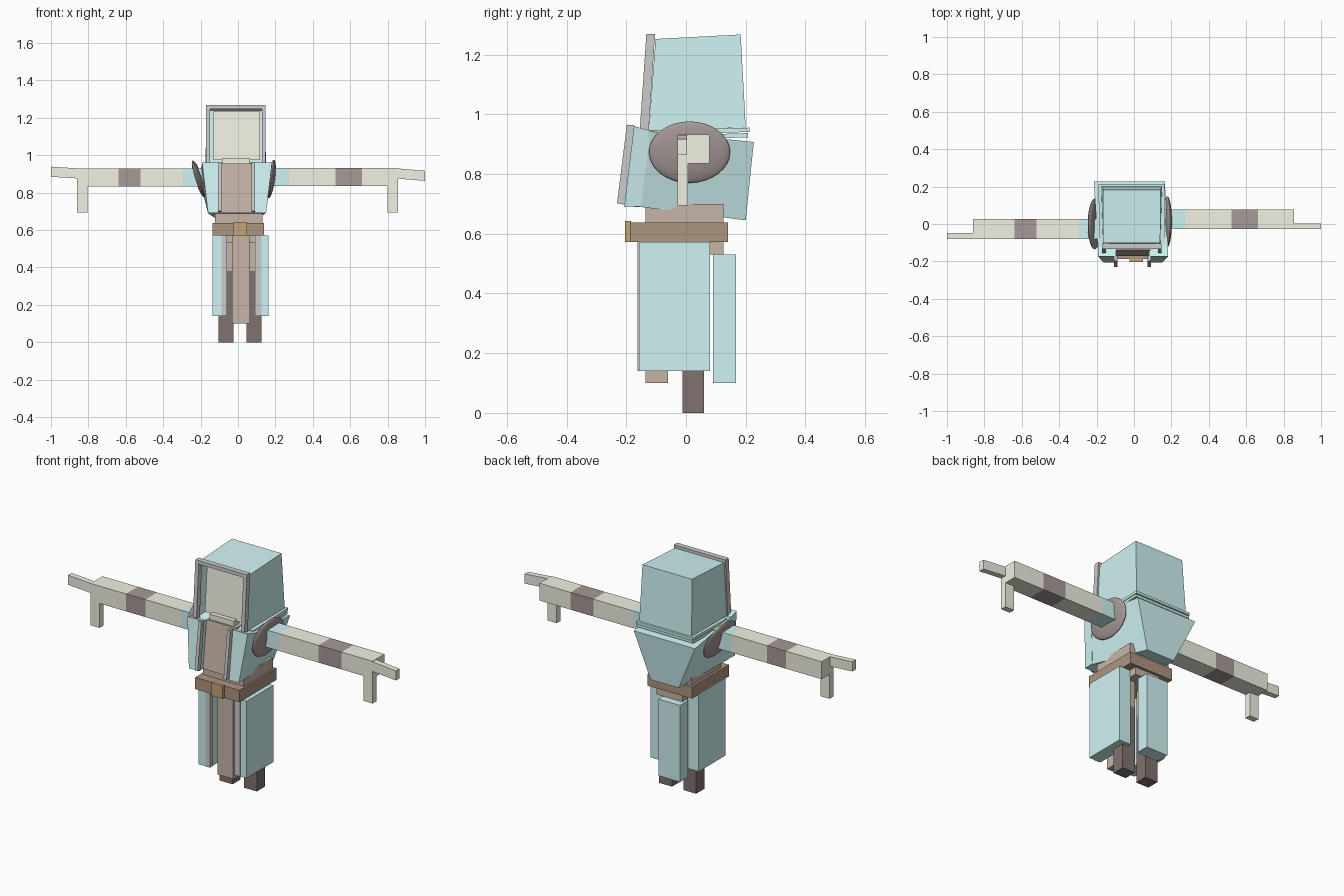
import bpy, bmesh, math

if "Cube" in bpy.data.objects:
    bpy.data.objects.remove(bpy.data.objects["Cube"])


def material(name, rgb):
    m = bpy.data.materials.new(name)
    m.diffuse_color = (*rgb, 1)
    m.use_nodes = True
    m.node_tree.nodes["Principled BSDF"].inputs["Base Color"].default_value = m.diffuse_color
    return m


CYAN = material("cyan_cloth", (0.63, 0.90, 0.90))
CREAM = material("cream", (0.88, 0.88, 0.76))
BROWN = material("brown_cloth", (0.57, 0.46, 0.39))
LEATHER = material("belt_leather", (0.42, 0.30, 0.21))
GOLD = material("buckle", (0.55, 0.38, 0.18))
DARK = material("dark_boot", (0.22, 0.17, 0.16))
PAD = material("dark_pad", (0.38, 0.32, 0.31))


def block(name, mat, fb, ft, bb, bt):
    """Six-sided solid from its four x-edges (x0, x1, y, z): front/back, bottom/top."""
    bm = bmesh.new()
    v = [bm.verts.new((x, e[2], e[3])) for e in (fb, ft, bt, bb) for x in e[:2]]
    bm.faces.new((v[0], v[1], v[3], v[2]))      # front comes first
    for i, j in ((1, 2), (2, 3), (3, 0)):
        bm.faces.new((v[2 * i], v[2 * i + 1], v[2 * j + 1], v[2 * j]))
    bm.faces.new((v[0], v[2], v[4], v[6]))
    bm.faces.new((v[1], v[3], v[5], v[7]))
    bmesh.ops.recalc_face_normals(bm, faces=bm.faces)
    me = bpy.data.meshes.new(name)
    bm.to_mesh(me)
    bm.free()
    ob = bpy.data.objects.new(name, me)
    bpy.context.collection.objects.link(ob)
    if mat:
        me.materials.append(mat)
    return ob


def box(name, mat, x, y, z):
    return block(name, mat, (*x, y[0], z[0]), (*x, y[0], z[1]),
                 (*x, y[1], z[0]), (*x, y[1], z[1]))


# Hood with a recessed front opening
hood = block("hood", CYAN, (-0.165, 0.140, -0.125, 0.945), (-0.165, 0.140, -0.102, 1.252),
             (-0.175, 0.150, 0.200, 0.955), (-0.165, 0.142, 0.183, 1.267))
bm = bmesh.new()
bm.from_mesh(hood.data)
bm.faces.ensure_lookup_table()
front = bm.faces[0]
bmesh.ops.inset_region(bm, faces=[front], thickness=0.018)
bmesh.ops.translate(bm, verts=front.verts, vec=(0, 0.05, 0))
bm.to_mesh(hood.data)
bm.free()

# Head and neck
block("face", CREAM, (-0.132, 0.118, -0.105, 0.975), (-0.132, 0.118, -0.085, 1.236),
      (-0.132, 0.118, 0.10, 0.975), (-0.132, 0.118, 0.10, 1.236))
box("neck", CREAM, (-0.085, 0.065), (-0.13, 0.06), (0.92, 0.985))

# Grey hood rim: two sides and a top bar
for side, x0, x1 in (("left", -0.172, -0.150), ("right", 0.127, 0.148)):
    block("hood_rim_" + side, None, (x0, x1, -0.155, 0.945), (x0, x1, -0.133, 1.265),
          (x0, x1, -0.125, 0.945), (x0, x1, -0.104, 1.265))
box("hood_rim_top", None, (-0.172, 0.148), (-0.133, -0.103), (1.247, 1.268))

# Layered collar behind the neck
for i, (y, z) in enumerate(((0.213, 0.945), (0.208, 0.927))):
    block(f"collar_layer_{i + 1}", CYAN,
          (-0.185, 0.162, -0.10, z - 0.015), (-0.185, 0.162, -0.10, z),
          (-0.190, 0.162, y, z - 0.004), (-0.190, 0.162, y, z + 0.010))

# Coat body, chest, open front panels with grey trim
block("coat_body", CYAN, (-0.160, 0.148, -0.155, 0.69), (-0.192, 0.182, -0.125, 0.943),
      (-0.095, 0.080, 0.200, 0.645), (-0.215, 0.165, 0.227, 0.907))
block("chest", BROWN, (-0.097, 0.087, -0.172, 0.69), (-0.097, 0.087, -0.140, 0.955),
      (-0.097, 0.087, -0.130, 0.69), (-0.097, 0.087, -0.080, 0.955))
for side, s, mid, wide, low in (("left", -1, 0.097, 0.192, 0.160), ("right", 1, 0.080, 0.182, 0.150)):
    def edge(a, b, y, z):
        return (*sorted((s * a, s * b)), y, z)
    block("coat_front_" + side, CYAN, edge(mid, low, -0.207, 0.69), edge(mid, wide, -0.174, 0.960),
          edge(mid, low, -0.150, 0.692), edge(mid, wide, -0.120, 0.945))
    a, b = mid - 0.008, mid + 0.010
    block("coat_trim_" + side, None, edge(a, b, -0.231, 0.702), edge(a, b, -0.198, 0.965),
          edge(a, b, -0.203, 0.697), edge(a, b, -0.172, 0.963))

# Waist, belt and buckle
box("waist", BROWN, (-0.122, 0.130), (-0.135, 0.125), (0.63, 0.70))
box("hips", BROWN, (-0.065, 0.095), (-0.125, 0.125), (0.53, 0.60))
box("belt", LEATHER, (-0.135, 0.140), (-0.187, 0.140), (0.572, 0.638))
box("buckle", GOLD, (-0.023, 0.048), (-0.204, -0.185), (0.572, 0.643))

# Skirt panels
box("front_apron", BROWN, (-0.032, 0.065), (-0.135, -0.060), (0.10, 0.58))
box("back_skirt", CYAN, (-0.080, 0.055), (0.097, 0.167), (0.10, 0.53))
box("back_skirt_lining", CYAN, (-0.075, 0.050), (0.090, 0.097), (0.10, 0.53))
for side, x, trim in (("left", (-0.135, -0.065), (-0.088, -0.060)),
                      ("right", (0.090, 0.163), (0.095, 0.125))):
    box("side_skirt_" + side, CYAN, x, (-0.140, 0.080), (0.14, 0.572))
    box("skirt_front_" + side, CYAN, x, (-0.158, -0.140), (0.14, 0.572))
    box("skirt_trim_" + side, None, trim, (-0.162, -0.138), (0.141, 0.572))

# Legs and boots
for side, x in (("left", (-0.105, -0.025)), ("right", (0.045, 0.125))):
    box("boot_" + side, DARK, x, (-0.012, 0.060), (0.0, 0.38))
    box("leg_" + side, BROWN, x, (-0.012, 0.060), (0.38, 0.58))

# Arms in coloured segments, each with a pointing finger and a hanging thumb
arms = (("left", -1, (-0.079, 0.026), (0.832, 0.930), (0.15, 0.297, 0.52, 0.64, 0.860), 0.912),
        ("right", 1, (-0.028, 0.078), (0.835, 0.932), (0.15, 0.275, 0.52, 0.663, 0.855), 0.890))
for side, s, y, z, cuts, tip in arms:
    parts = (("sleeve", CYAN), ("forearm", CREAM), ("wrist_band", PAD), ("hand", CREAM))
    for (name, mat), a, b in zip(parts, cuts, cuts[1:]):
        box(f"{name}_{side}", mat, sorted((s * a, s * b)), y, z)
    end = cuts[-1]
    box("thumb_" + side, CREAM, sorted((s * end, s * (end - 0.056))),
        (y[0], y[0] + 0.034), (0.695, z[0] + 0.01))
    finger = box("finger_" + side, CREAM, sorted((s * (end - 0.02), s)),
                 (y[0], y[0] + 0.032), (z[1] - 0.055, z[1] - 0.001))
    for v in finger.data.vertices:
        if abs(v.co.x) > 0.95:
            v.co.z = tip + (0.027 if v.co.z > z[1] - 0.02 else -0.027)

# Domed shoulder pads
for side, x, y, tilt in (("left", -0.210, 0.0, -18), ("right", 0.178, 0.012, 8)):
    bpy.ops.mesh.primitive_uv_sphere_add(segments=32, ring_count=16, radius=1,
                                         location=(x, y, 0.873))
    pad = bpy.context.object
    pad.name = "shoulder_pad_" + side
    pad.scale = (0.020, 0.136, 0.104)
    pad.rotation_euler = (0, math.radians(tilt), 0)
    pad.data.materials.append(PAD)
    bpy.ops.object.shade_smooth()
